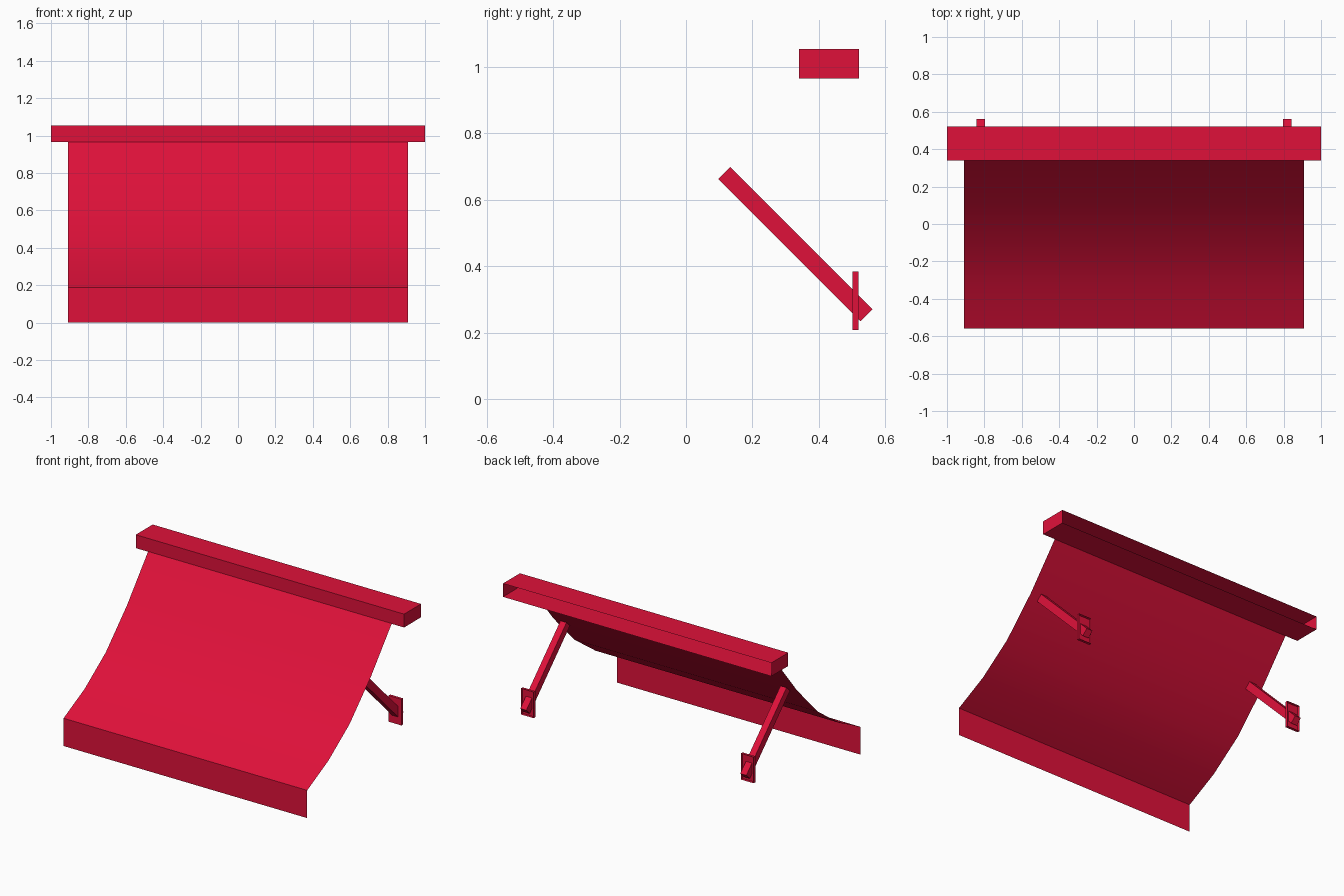
import bpy, bmesh
from math import radians
from mathutils import Matrix, Vector

cube = bpy.data.objects.get("Cube")
if cube:
    bpy.data.objects.remove(cube, do_unlink=True)

red = bpy.data.materials.new("crimson")
red.use_nodes = True
colour = (0.74, 0.0055, 0.042, 1)
red.diffuse_color = colour
red.node_tree.nodes["Principled BSDF"].inputs["Base Color"].default_value = colour


def finish(bm, name):
    mesh = bpy.data.meshes.new(name)
    bm.to_mesh(mesh)
    bm.free()
    obj = bpy.data.objects.new(name, mesh)
    bpy.context.collection.objects.link(obj)
    mesh.materials.append(red)
    return obj


def box(name, centre, size, tilt=0, open_back=False):
    bm = bmesh.new()
    bmesh.ops.create_cube(bm, size=1)
    if open_back:
        back = [f for f in bm.faces if f.normal.y > 0.9]
        bmesh.ops.delete(bm, geom=back, context='FACES_ONLY')
    bm.transform(Matrix.Translation(centre) @ Matrix.Rotation(radians(tilt), 4, 'X')
                 @ Matrix.Diagonal((*size, 1)))
    return finish(bm, name)


# Roller case, open towards the wall
box("roller_case", (0, 0.43, 1.01), (2, 0.18, 0.09), open_back=True)

# Sagging fabric sheet with a hanging valance
profile = [(0.34, 0.967), (0.115, 0.69), (-0.11, 0.46), (-0.335, 0.30),
           (-0.56, 0.187), (-0.56, 0)]
bm = bmesh.new()
rows = [[bm.verts.new((x, y, z)) for x in (-0.908, 0.908)] for y, z in profile]
for (a, b), (c, d) in zip(rows, rows[1:]):
    bm.faces.new((a, c, d, b))
fabric = finish(bm, "fabric")
bpy.context.view_layer.objects.active = fabric
fabric.select_set(True)
bpy.ops.object.shade_smooth_by_angle(angle=radians(30))
fabric.select_set(False)

# Diagonal arms and their wall plates
top, foot = Vector((0, 0.115, 0.681)), Vector((0, 0.5425, 0.2525))
for side, x in (("left", 0.82), ("right", -0.82)):
    centre = (top + foot) / 2 + Vector((x, 0, 0))
    box(side + "_arm", centre, (0.045, (foot - top).length, 0.051), tilt=-45)
    box(side + "_wall_plate", (x, 0.51, 0.296), (0.095, 0.018, 0.176), open_back=True)
